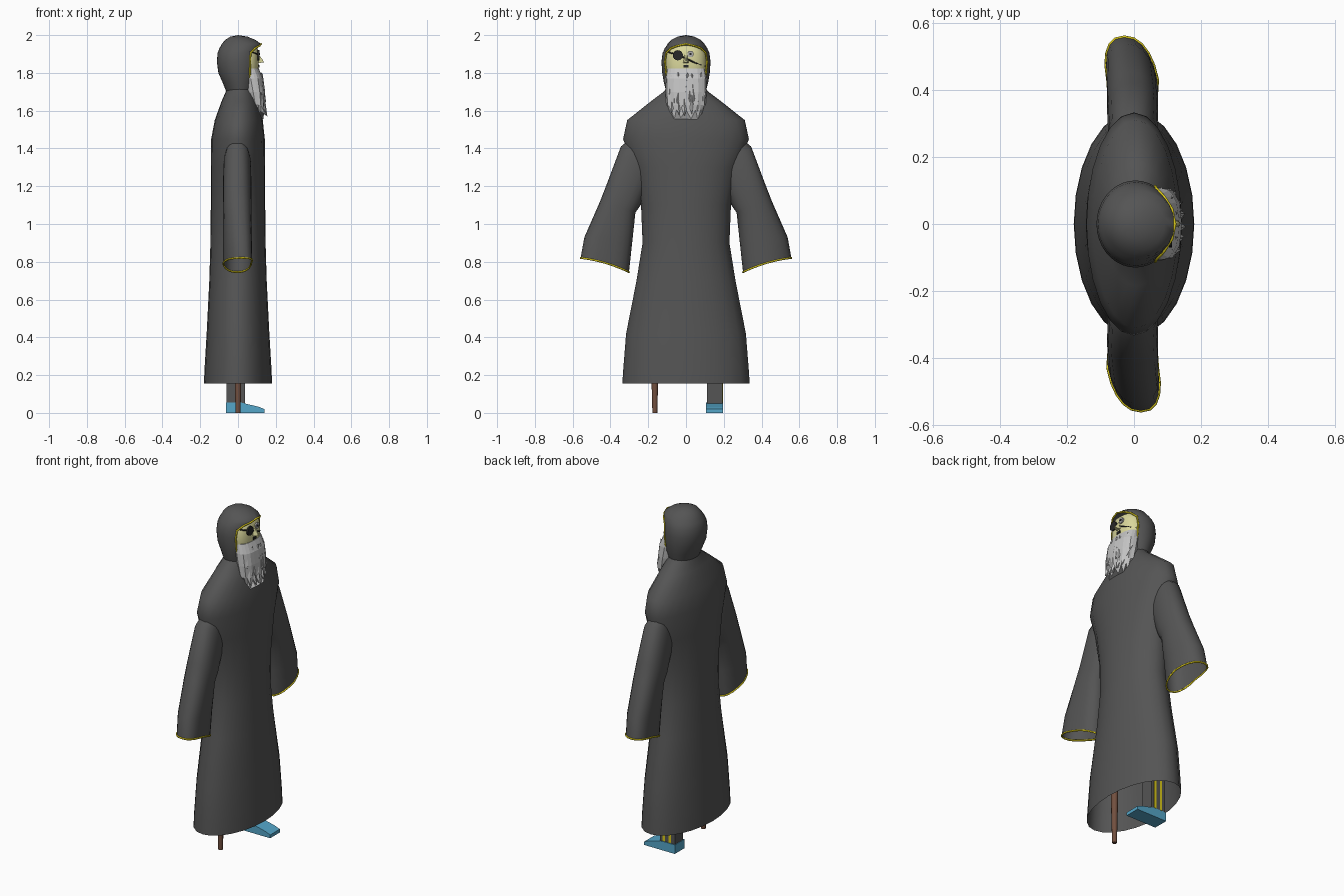
import bpy, bmesh, math, random
from mathutils import Vector

if "Cube" in bpy.data.objects:
    bpy.data.objects.remove(bpy.data.objects["Cube"])

random.seed(4)

def material(name, r, g, b):
    m = bpy.data.materials.new(name)
    m.diffuse_color = (r, g, b, 1)
    m.use_nodes = True
    m.node_tree.nodes["Principled BSDF"].inputs["Base Color"].default_value = m.diffuse_color
    return m

CLOTH = material("dark grey cloth", 0.09, 0.09, 0.09)
TRIM = material("yellow trim", 0.72, 0.60, 0.01)
SKIN = material("pale skin", 0.70, 0.68, 0.33)
HAIR = material("light grey hair", 0.55, 0.55, 0.55)
BLACK = material("black", 0.02, 0.02, 0.02)
EYE = material("eye grey", 0.42, 0.42, 0.42)
BLUE = material("blue shoe", 0.09, 0.38, 0.58)
WOOD = material("brown wood", 0.17, 0.08, 0.05)

def finish(name, bm, mat, smooth=True):
    bmesh.ops.remove_doubles(bm, verts=bm.verts, dist=1e-5)
    bmesh.ops.recalc_face_normals(bm, faces=bm.faces)
    me = bpy.data.meshes.new(name)
    bm.to_mesh(me)
    bm.free()
    me.materials.append(mat)
    for p in me.polygons:
        p.use_smooth = smooth
    if smooth:
        me.set_sharp_from_angle(angle=math.radians(45))
    ob = bpy.data.objects.new(name, me)
    bpy.context.collection.objects.link(ob)
    return ob

def skin(name, rows, mat, closed=True, caps=False, smooth=True):
    """Bridge rows of points into a surface."""
    bm = bmesh.new()
    vs = [[bm.verts.new(p) for p in row] for row in rows]
    n = len(rows[0])
    for a, b in zip(vs, vs[1:]):
        for i in range(n if closed else n - 1):
            j = (i + 1) % n
            bm.faces.new((a[i], a[j], b[j], b[i]))
    if caps:
        bm.faces.new(vs[0])
        bm.faces.new(vs[-1])
    return finish(name, bm, mat, smooth)

def spow(v, p):
    return math.copysign(abs(v) ** p, v)

def ring(z, cx, rx, ry, n=24, p=1.0, gap=0.0):
    """Horizontal ellipse; a gap (degrees) leaves the +x side open."""
    g = math.radians(gap)
    return [(cx + rx * spow(math.cos(t), p), ry * spow(math.sin(t), p), z)
            for t in (g + (2 * math.pi - 2 * g) * i / n for i in range(n + 1))]

def loop(*a, **k):
    return ring(*a, **k)[:-1]

def box(name, lo, hi, mat):
    (x0, y0, z0), (x1, y1, z1) = lo, hi
    rows = [[(x0, y0, z), (x1, y0, z), (x1, y1, z), (x0, y1, z)] for z in (z0, z1)]
    return skin(name, rows, mat, caps=True, smooth=False)

def cord(name, pts, r, mat, cyclic=False):
    cu = bpy.data.curves.new(name, 'CURVE')
    cu.dimensions = '3D'
    cu.bevel_depth = r
    cu.bevel_resolution = 1
    sp = cu.splines.new('POLY')
    sp.points.add(len(pts) - 1)
    for q, p in zip(sp.points, pts):
        q.co = (*p, 1)
    sp.use_cyclic_u = cyclic
    cu.materials.append(mat)
    ob = bpy.data.objects.new(name, cu)
    bpy.context.collection.objects.link(ob)
    return ob

def disc(name, x, y, z, r, mat, t=0.008, n=16):
    rows = [[(x + d, y + r * math.cos(a), z + r * math.sin(a))
             for a in (2 * math.pi * i / n for i in range(n))] for d in (-t / 2, t / 2)]
    return skin(name, rows, mat, caps=True, smooth=False)

# Robe: open shell from hem to neck
robe = [(0.155, 0, 0.18, 0.337), (0.22, 0, 0.178, 0.333), (0.42, 0, 0.166, 0.317),
        (0.70, 0, 0.152, 0.262), (0.90, 0, 0.146, 0.230), (1.10, 0, 0.144, 0.238),
        (1.30, 0, 0.144, 0.278), (1.45, 0, 0.142, 0.333), (1.55, 0.004, 0.127, 0.311),
        (1.65, 0.008, 0.095, 0.185), (1.70, 0.01, 0.075, 0.118), (1.74, 0.01, 0.065, 0.09)]
skin("robe", [loop(*r) for r in robe], CLOTH)

# Sleeves: sections between an inner and outer edge point (y, z)
sections = [((0.16, 1.32), (0.29, 1.455), 0.055, 0), ((0.19, 1.22), (0.345, 1.41), 0.073, 0),
            ((0.24, 1.10), (0.42, 1.21), 0.076, 0), ((0.268, 1.06), (0.455, 1.12), 0.076, 0.2),
            ((0.285, 0.90), (0.538, 0.93), 0.075, 0.7), ((0.302, 0.745), (0.558, 0.82), 0.074, 1)]
for side, s in (("left", 1), ("right", -1)):
    rows = []
    for (yi, zi), (yo, zo), w, k in sections:
        row = []
        for i in range(20):
            t = 2 * math.pi * i / 20
            c, d = spow(math.cos(t), 0.9), spow(math.sin(t), 0.85)
            x = -0.004 + w * d - s * 0.025 * k * max(0, c)
            y = (yi + yo) / 2 + (yo - yi) / 2 * c
            z = (zi + zo) / 2 + (zo - zi) / 2 * c + 0.012 * k * (1 - c * c)
            row.append((x, s * y, z))
        rows.append(row)
    skin(side + "_sleeve", rows, CLOTH)
    cord(side + "_cuff_trim", rows[-1], 0.005, TRIM, True)

# Hood: rings with a gap at the face that closes at the brim
hood = [(1.70, 0.01, 0.072, 0.105, 45), (1.75, 0.01, 0.092, 0.118, 54),
        (1.80, 0.004, 0.108, 0.126, 57), (1.86, 0.004, 0.116, 0.13, 59),
        (1.905, 0.006, 0.114, 0.124, 58), (1.93, 0.012, 0.111, 0.113, 45),
        (1.943, 0.016, 0.107, 0.105, 25), (1.953, 0.018, 0.104, 0.098, 0),
        (1.975, 0.012, 0.080, 0.078, 0), (1.992, 0.005, 0.045, 0.045, 0), (2.0, 0, 0, 0, 0)]
rows = [ring(z, cx, rx, ry, gap=g) for z, cx, rx, ry, g in hood]
skin("hood", rows, CLOTH, closed=False)
rim = [r[0] for r in rows[:8]] + [r[-1] for r in rows[6::-1]]
cord("hood_trim", rim, 0.005, TRIM)

# Face and nose
face = [(1.72, 0.01, 0.07, 0.09), (1.78, 0.01, 0.095, 0.105), (1.84, 0.01, 0.10, 0.112),
        (1.90, 0.01, 0.098, 0.108), (1.935, 0.01, 0.093, 0.09), (1.945, 0.01, 0.08, 0.075)]
skin("face", [loop(*f, p=0.75) for f in face], SKIN, caps=True)
tip = (0.140, 0, 0.0)
skin("nose", [[(0.10, -0.018, 1.85), (0.10, 0.018, 1.85), (0.10, 0.006, 1.91), (0.10, -0.006, 1.91)],
              [(0.137, -0.006, 1.856), (0.137, 0.006, 1.856), (0.132, 0.003, 1.868),
               (0.132, -0.003, 1.868)]], SKIN, caps=True, smooth=False)
box("mouth", (0.104, -0.014, 1.828), (0.113, 0.014, 1.842), BLACK)

# Eye, eye patch and strap
disc("eye", 0.110, 0.024, 1.90, 0.017, EYE)
disc("pupil", 0.113, 0.024, 1.90, 0.006, BLACK)
disc("eye_patch", 0.109, -0.043, 1.893, 0.027, BLACK, 0.009)
cord("patch_strap", [(0.055, -0.105, 1.915), (0.09, -0.078, 1.905), (0.106, -0.045, 1.896),
                     (0.111, 0, 1.876), (0.106, 0.045, 1.855), (0.09, 0.078, 1.842),
                     (0.06, 0.104, 1.835)], 0.004, BLACK)

# Beard: faceted body with a jagged hem
beard = [(1.822, 0.065, 0.045, 0.100), (1.77, 0.078, 0.056, 0.108), (1.70, 0.090, 0.052, 0.108),
         (1.63, 0.100, 0.042, 0.102), (1.585, 0.108, 0.028, 0.082)]
rows = []
for k, b in enumerate(beard):
    row = []
    for i, (x, y, z) in enumerate(loop(*b, n=22, p=0.85)):
        f = 1 + 0.04 * k / 4 * (-1) ** i
        dz = (random.uniform(-0.035, -0.01) if i % 2 else 0.02) if k == 4 else 0
        row.append((b[1] + (x - b[1]) * f, y * f, z + dz))
    rows.append(row)
skin("beard", rows, HAIR, caps=True, smooth=False)

# Beard tufts: slim pyramids hanging over the front
for i in range(15):
    r = i // 5
    y = (i % 5 - 2) * 0.036 + random.uniform(-0.012, 0.012) + (r % 2) * 0.008
    top = 1.775 - 0.055 * r + random.uniform(-0.012, 0.012)
    x = 0.128 + 0.006 * r - 2.6 * y * y
    end = Vector((x + 0.016, y * 1.02 + random.uniform(-0.014, 0.014), top - 0.085))
    base = [(x - 0.01, y - 0.02, top - 0.02), (x + 0.002, y, top + 0.02),
            (x - 0.01, y + 0.02, top - 0.02), (x - 0.02, y, top - 0.06)]
    skin("beard_tuft", [base, [end] * 4], HAIR, smooth=False)

# Trouser leg with side stripes
box("trouser_leg", (-0.06, 0.112, 0.045), (0.038, 0.192, 0.62), CLOTH)
for x in (-0.036, 0.004):
    box("leg_stripe", (x, 0.190, 0.056), (x + 0.014, 0.195, 0.62), TRIM)

# Shoe: side profile extruded across
profile = [(-0.063, 0), (0.14, 0), (0.14, 0.02), (0.11, 0.032), (0.02, 0.054), (-0.063, 0.054)]
skin("shoe", [[(x, y, z) for x, z in profile] for y in (0.105, 0.196)], BLUE, caps=True, smooth=False)

# Peg leg
skin("peg_leg", [[(x, y - 0.165, z) for x, y, z in loop(z, 0, r, r, n=8)]
                 for z, r in ((0, 0.013), (0.15, 0.017), (0.62, 0.026))], WOOD, caps=True)
